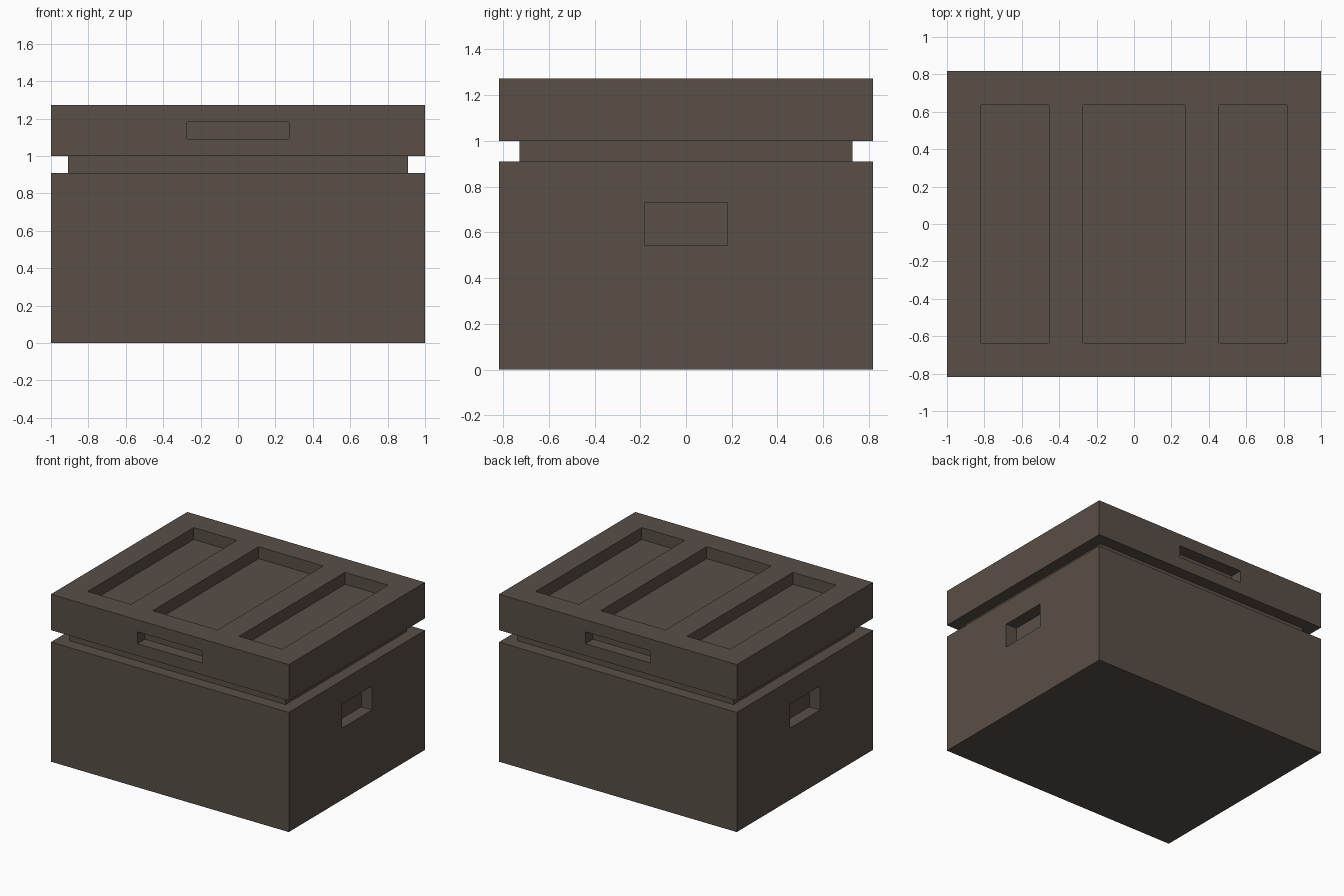
import bpy
import bmesh
from mathutils import Matrix, Vector

U = 1 / 11  # module: the crate is 22 x 18 x 14 modules

cube = bpy.data.objects.get("Cube")
if cube:
    bpy.data.objects.remove(cube, do_unlink=True)

# Single flat colour
brown = bpy.data.materials.new("dark_brown")
brown.use_nodes = True
colour = (0.098, 0.077, 0.061, 1)
brown.diffuse_color = colour
bsdf = next(n for n in brown.node_tree.nodes if n.type == "BSDF_PRINCIPLED")
bsdf.inputs["Base Color"].default_value = colour
bsdf.inputs["Roughness"].default_value = 0.8


def boxes(name, spans):
    """One mesh object from boxes given as (x0, x1, y0, y1, z0, z1) in modules."""
    bm = bmesh.new()
    for x0, x1, y0, y1, z0, z1 in spans:
        centre = Vector((x0 + x1, y0 + y1, z0 + z1)) * U / 2
        size = Vector((x1 - x0, y1 - y0, z1 - z0)) * U
        bmesh.ops.create_cube(
            bm, size=1, matrix=Matrix.LocRotScale(centre, None, size))
    mesh = bpy.data.meshes.new(name)
    bm.to_mesh(mesh)
    bm.free()
    mesh.materials.append(brown)
    ob = bpy.data.objects.new(name, mesh)
    bpy.context.collection.objects.link(ob)
    return ob


def carve(ob, spans):
    """Cut box-shaped recesses into a part, then discard the cutter."""
    cutter = boxes(ob.name + "_cutter", spans)
    cutter.hide_render = True
    mod = ob.modifiers.new("recesses", "BOOLEAN")
    mod.operation = "DIFFERENCE"
    mod.solver = "EXACT"
    mod.object = cutter
    bpy.context.view_layer.objects.active = ob
    bpy.ops.object.modifier_apply(modifier=mod.name)
    bpy.data.objects.remove(cutter, do_unlink=True)


# Body with a hand grip recessed in each end
body = boxes("crate_body", [(-11, 11, -9, 9, 0, 10)])
carve(body, [(-12, -10, -2, 2, 6, 8), (10, 12, -2, 2, 6, 8)])

# Narrow neck between body and lid, sunk a little into both
boxes("neck", [(-10, 10, -8, 8, 9.8, 11.2)])

# Lid with three panels recessed in the top and a slot front and back
lid = boxes("lid", [(-11, 11, -9, 9, 11, 14)])
panels = [(x0, x1, -7, 7, 13, 15) for x0, x1 in ((-9, -5), (-3, 3), (5, 9))]
slots = [(-3, 3, y0, y0 + 2, 12, 13) for y0 in (-10, 8)]
carve(lid, panels + slots)
